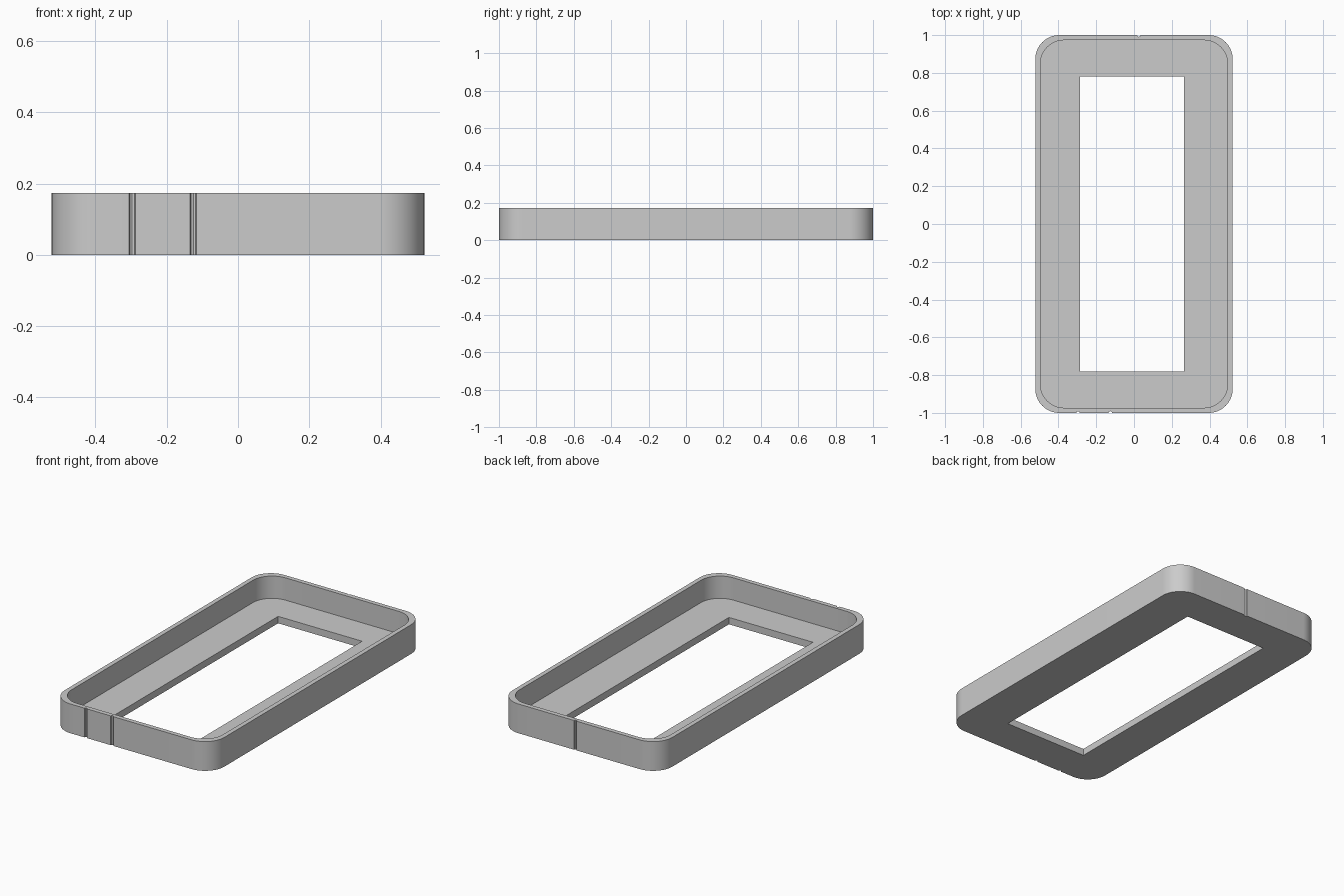
import bpy, bmesh, math

if "Cube" in bpy.data.objects:
    bpy.data.objects.remove(bpy.data.objects["Cube"])

W, L, H = 1.045, 2.0, 0.173      # outer size
WALL, FLOOR, R = 0.027, 0.041, 0.127

grey = bpy.data.materials.new("light_grey")
grey.diffuse_color = (0.6, 0.6, 0.6, 1)
grey.use_nodes = True
grey.node_tree.nodes["Principled BSDF"].inputs["Base Color"].default_value = grey.diffuse_color


def rounded_rect(w, l, r, seg=16):
    pts = []
    for i, (sx, sy) in enumerate([(1, 1), (-1, 1), (-1, -1), (1, -1)]):
        for k in range(seg + 1):
            a = math.pi / 2 * (i + k / seg)
            pts.append((sx * (w / 2 - r) + r * math.cos(a),
                        sy * (l / 2 - r) + r * math.sin(a)))
    return pts


def prism(name, pts, z0, z1):
    """Extrude a counter-clockwise outline from z0 to z1."""
    bm = bmesh.new()
    face = bm.faces.new([bm.verts.new((x, y, z0)) for x, y in pts])
    ext = bmesh.ops.extrude_face_region(bm, geom=[face], use_keep_orig=True)
    top = [v for v in ext["geom"] if isinstance(v, bmesh.types.BMVert)]
    bmesh.ops.translate(bm, verts=top, vec=(0, 0, z1 - z0))
    bmesh.ops.recalc_face_normals(bm, faces=bm.faces)
    me = bpy.data.meshes.new(name)
    bm.to_mesh(me)
    bm.free()
    me.materials.append(grey)
    ob = bpy.data.objects.new(name, me)
    bpy.context.collection.objects.link(ob)
    return ob


# outer shell
tray = prism("tray_frame", rounded_rect(W, L, R), 0, H)

# recess inside the rim, and the rectangular opening in the floor
cutters = [
    prism("recess_cutter", rounded_rect(W - 2 * WALL, L - 2 * WALL, 0.125), FLOOR, H + 0.1),
    prism("opening_cutter", [(-0.285, -0.78), (0.265, -0.78), (0.265, 0.782), (-0.285, 0.782)],
          -0.1, H + 0.05),
]

# small vertical grooves: two on the front, one on the back
for x, y in [(-0.297, -L / 2), (-0.125, -L / 2), (0.025, L / 2)]:
    ring = [(x + 0.009 * math.cos(math.tau * k / 8), y + 0.009 * math.sin(math.tau * k / 8))
            for k in range(8)]
    cutters.append(prism("groove_cutter", ring, -0.1, H + 0.1))

bpy.context.view_layer.objects.active = tray
tray.select_set(True)
for c in cutters:
    mod = tray.modifiers.new("cut", "BOOLEAN")
    mod.operation, mod.solver, mod.object = "DIFFERENCE", "EXACT", c
    bpy.ops.object.modifier_apply(modifier=mod.name)
    bpy.data.objects.remove(c)

bpy.ops.object.shade_smooth_by_angle(angle=math.radians(30))
